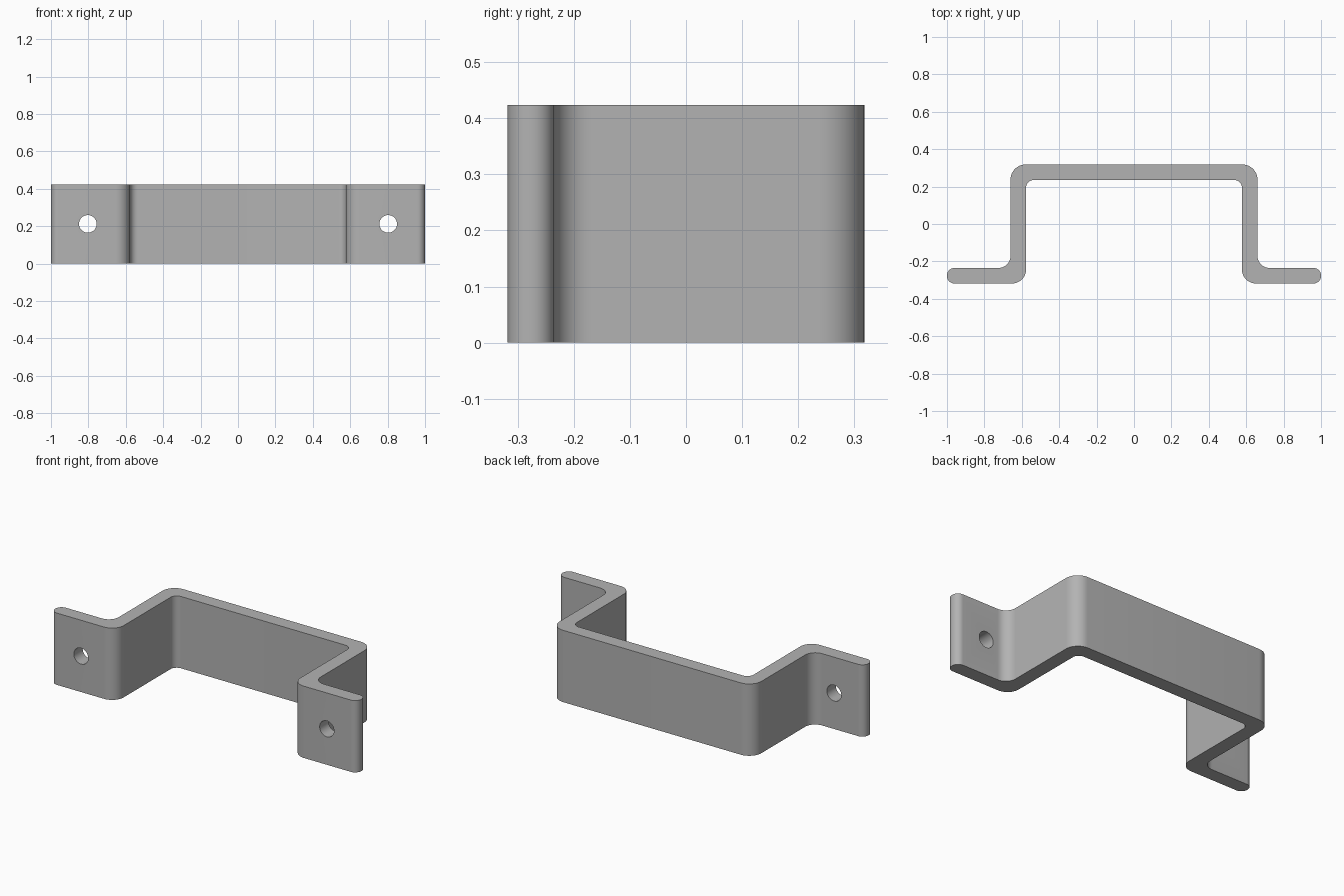
import bpy
import bmesh
import math
from mathutils import Vector

if "Cube" in bpy.data.objects:
    bpy.data.objects.remove(bpy.data.objects["Cube"])

HEIGHT = 0.424
OUT_Y, IN_Y = 0.318, 0.235
HOLE_X, HOLE_R = 0.803, 0.047

steel = bpy.data.materials.new("grey metal")
steel.use_nodes = True
grey = (0.45, 0.45, 0.45, 1)
steel.diffuse_color = grey
steel.node_tree.nodes["Principled BSDF"].inputs["Base Color"].default_value = grey


def fillet(prev, corner, nxt, radius, steps=10):
    """Points of an arc rounding a right-angled corner."""
    a = (prev - corner).normalized() * radius
    b = (nxt - corner).normalized() * radius
    angles = [math.pi / 2 * i / steps for i in range(steps + 1)]
    return [corner + a * (1 - math.sin(t)) + b * (1 - math.cos(t)) for t in angles]


# Corners of one half of the bent strip: x, y, bend radius
half = [(0.66, OUT_Y, 0.08), (0.66, -IN_Y, 0.065), (1, -IN_Y, 0.04),
        (1, -OUT_Y, 0.04), (0.577, -OUT_Y, 0.075), (0.577, IN_Y, 0.04)]
corners = half + [(-x, y, r) for x, y, r in reversed(half)]
points = [Vector((x, y, 0)) for x, y, r in corners]
outline = []
for i, (x, y, r) in enumerate(corners):
    outline += fillet(points[i - 1], points[i], points[(i + 1) % len(points)], r)

# Bracket: extrude the rounded outline upward
bm = bmesh.new()
base = bm.faces.new([bm.verts.new(p) for p in outline])
top = bmesh.ops.extrude_face_region(bm, geom=[base])["geom"]
bmesh.ops.translate(bm, vec=(0, 0, HEIGHT),
                    verts=[g for g in top if isinstance(g, bmesh.types.BMVert)])
bmesh.ops.recalc_face_normals(bm, faces=bm.faces)
mesh = bpy.data.meshes.new("bracket")
bm.to_mesh(mesh)
bm.free()
mesh.materials.append(steel)
bracket = bpy.data.objects.new("bracket", mesh)
bpy.context.collection.objects.link(bracket)
bpy.ops.object.select_all(action="DESELECT")

# Screw holes through both mounting tabs
for side, name in ((-1, "right_hole_cutter"), (1, "left_hole_cutter")):
    bpy.ops.mesh.primitive_cylinder_add(
        vertices=48, radius=HOLE_R, depth=0.3, rotation=(math.pi / 2, 0, 0),
        location=(side * HOLE_X, -(OUT_Y + IN_Y) / 2, HEIGHT / 2))
    cutter = bpy.context.object
    cutter.name = name
    cutter.data.materials.append(steel)
    cutter.hide_render = True
    bpy.context.view_layer.objects.active = bracket
    mod = bracket.modifiers.new(name, "BOOLEAN")
    mod.operation = "DIFFERENCE"
    mod.solver = "EXACT"
    mod.object = cutter
    bpy.ops.object.modifier_apply(modifier=mod.name)
    bpy.data.objects.remove(cutter)

# Smooth bends with crisp edges
bracket.select_set(True)
bpy.context.view_layer.objects.active = bracket
bpy.ops.object.shade_smooth_by_angle(angle=math.radians(30))
